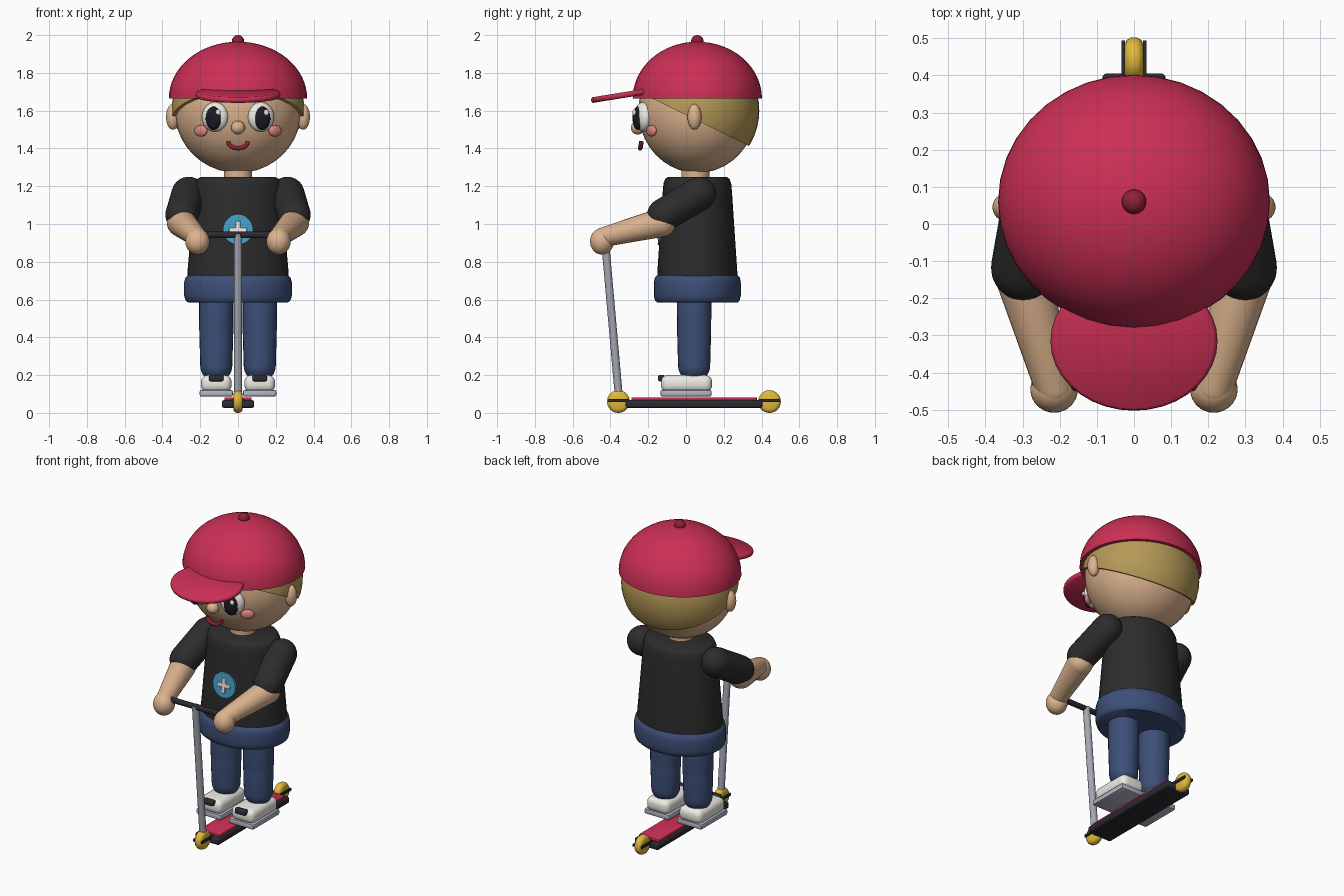
import bpy, bmesh
from math import sin, cos, pi, radians
from mathutils import Vector, Matrix

if "Cube" in bpy.data.objects:
    bpy.data.objects.remove(bpy.data.objects["Cube"])


def mat(name, hexcol):
    m = bpy.data.materials.new(name)
    c = [int(hexcol[i:i + 2], 16) / 255 for i in (0, 2, 4)]
    m.diffuse_color = [((v + .055) / 1.055) ** 2.4 for v in c] + [1]
    m.use_nodes = True
    m.node_tree.nodes["Principled BSDF"].inputs["Base Color"].default_value = m.diffuse_color
    return m


SKIN, HAIR = mat("skin", "DDB48E"), mat("hair", "B59A58")
RED, DKRED = mat("red", "CB2F55"), mat("dark_red", "8E2038")
BLACK, DENIM = mat("black", "2C2C2D"), mat("denim", "3D4F78")
WHITE, SOLE = mat("white", "EDEBE4"), mat("sole", "B4B4C6")
YELLOW, BLUE = mat("yellow", "E2B93B"), mat("blue", "429FCC")
PUPIL, CHEEK = mat("pupil", "1A1A22"), mat("cheek", "DB857A")
METAL, DECK = mat("metal", "A4A8B2"), mat("deck", "2A2A30")


def finish(name, bm, m, matrix=Matrix()):
    bmesh.ops.transform(bm, matrix=matrix, verts=bm.verts)
    bmesh.ops.recalc_face_normals(bm, faces=bm.faces)
    me = bpy.data.meshes.new(name)
    bm.to_mesh(me)
    bm.free()
    me.materials.append(m)
    ob = bpy.data.objects.new(name, me)
    bpy.context.collection.objects.link(ob)
    bpy.ops.object.select_all(action='DESELECT')
    ob.select_set(True)
    bpy.context.view_layer.objects.active = ob
    bpy.ops.object.shade_smooth_by_angle(angle=radians(40))
    return ob


def place(loc, scale=(1, 1, 1), rot=None):
    return Matrix.Translation(loc) @ (rot or Matrix()) @ Matrix.Diagonal((*scale, 1))


def ball(name, loc, rad, m, rot=None):
    bm = bmesh.new()
    bmesh.ops.create_uvsphere(bm, u_segments=32, v_segments=20, radius=1)
    return finish(name, bm, m, place(loc, rad, rot))


def lathe(name, profile, m, matrix, seg=36):
    """Spin (radius, height) points round z."""
    bm = bmesh.new()
    vs = [bm.verts.new((r, 0, z)) for r, z in profile]
    es = [bm.edges.new(p) for p in zip(vs, vs[1:])]
    bmesh.ops.spin(bm, geom=vs + es, cent=(0, 0, 0), axis=(0, 0, 1), angle=2 * pi, steps=seg)
    bmesh.ops.remove_doubles(bm, verts=bm.verts, dist=1e-5)
    return finish(name, bm, m, matrix)


def along(a, b):
    return place(a, rot=(Vector(b) - Vector(a)).to_track_quat('Z', 'Y').to_matrix().to_4x4())


def capsule(name, a, b, r1, r2, m):
    L, n = (Vector(b) - Vector(a)).length, 8
    prof = [(r1 * sin(i * pi / 2 / n), -r1 * cos(i * pi / 2 / n)) for i in range(n + 1)]
    prof += [(r2 * cos(i * pi / 2 / n), L + r2 * sin(i * pi / 2 / n)) for i in range(n + 1)]
    return lathe(name, prof, m, along(a, b), 24)


def rod(name, a, b, r, m):
    L = (Vector(b) - Vector(a)).length
    return lathe(name, [(0, 0), (r, 0), (r, L), (0, L)], m, along(a, b), 24)


def box(name, loc, size, m, bevel=0, seg=4, rot=None):
    bm = bmesh.new()
    bmesh.ops.create_cube(bm, size=1, matrix=Matrix.Diagonal((*size, 1)))
    if bevel:
        bmesh.ops.bevel(bm, geom=bm.edges[:], offset=bevel, segments=seg, profile=.5, affect='EDGES')
    return finish(name, bm, m, place(loc, rot=rot))


CY = .06  # body axis

# head and neck
ball("head", (0, CY, 1.6), (.335, .312, .33), SKIN)
rod("neck", (0, .05, 1.2), (0, .05, 1.34), .075, SKIN)

# hair: larger shell cut by a slanted plane
bm = bmesh.new()
bmesh.ops.create_uvsphere(bm, u_segments=40, v_segments=24, radius=1,
                          matrix=place((0, CY, 1.6), (.352, .328, .34)))
cut = bmesh.ops.bisect_plane(bm, geom=bm.verts[:] + bm.edges[:] + bm.faces[:],
                             plane_co=(0, -.17, 1.66), plane_no=(0, .25, .51), clear_inner=True)
bmesh.ops.edgeloop_fill(bm, edges=[e for e in cut['geom_cut'] if isinstance(e, bmesh.types.BMEdge)])
finish("hair", bm, HAIR)

# cap, button and brim
dome = [(0, 0)] + [(cos(i * pi / 32), sin(i * pi / 32)) for i in range(16)] + [(0, 1)]
lathe("cap", dome, RED, place((0, CY, 1.665), (.366, .342, .3)))
ball("cap_button", (0, CY, 1.968), (.033, .033, .032), DKRED)
brim = [(0, -.015), (.95, -.015), (.985, -.01), (1, 0), (.985, .01), (.95, .015), (0, .015)]
lathe("cap_brim", brim, RED, place((0, -.315, 1.685), (.225, .19, 1), Matrix.Rotation(.16, 4, 'X')))

# face
ball("nose", (0, -.255, 1.51), (.037, .037, .036), SKIN)
smile = [(.052 * cos(t), -.236 - .006 * sin(t), 1.437 - .036 * sin(t))
         for t in [i * pi / 10 for i in range(11)]]
cu = bpy.data.curves.new("mouth", 'CURVE')
cu.dimensions, cu.bevel_depth, cu.bevel_resolution, cu.use_fill_caps = '3D', .012, 3, True
sp = cu.splines.new('POLY')
sp.points.add(len(smile) - 1)
for p, c in zip(sp.points, smile):
    p.co = (*c, 1)
cu.materials.append(DKRED)
bpy.context.collection.objects.link(bpy.data.objects.new("mouth", cu))

# torso, hips
lathe("shirt", [(0, .7), (1, .7), (1, .74), (.865, 1.17), (.845, 1.215), (.8, 1.24), (.72, 1.25), (0, 1.25)],
      BLACK, place((0, CY, 0), (.268, .212, 1)))
lathe("hips", [(0, .585), (.93, .585), (.975, .595), (1, .62), (1, .69), (.98, .715), (.93, .728), (0, .73)],
      DENIM, place((0, CY, 0), (.285, .23, 1)))

# shirt badge with a plus
tilt = Matrix.Rotation(-.08, 4, 'X')
rod("badge", (0, -.11, .967), (0, -.143, .97), .08, BLUE)
box("badge_bar_across", (0, -.143, .969), (.095, .014, .026), WHITE, .003, 1, tilt)
box("badge_bar_up", (0, -.143, .969), (.026, .0145, .095), WHITE, .003, 1, tilt)

# paired parts
for s, side in ((-1, "right"), (1, "left")):
    # face pairs
    ball(f"ear_{side}", (s * .345, .045, 1.567), (.036, .037, .068), SKIN)
    turn = Matrix.Rotation(s * .35, 4, 'Z')
    ball(f"eye_{side}", (s * .122, -.228, 1.567), (.072, .042, .078), WHITE, turn)
    ball(f"pupil_{side}", (s * .13, -.256, 1.56), (.043, .024, .062), PUPIL, turn)
    ball(f"eye_glint_{side}", (s * .128 + .022, -.274, 1.59), (.014, .01, .016), WHITE)
    ball(f"cheek_{side}", (s * .197, -.183, 1.493), (.04, .018, .03), CHEEK, Matrix.Rotation(s * .6, 4, 'Z'))
    # arms
    elbow, hand = (s * .297, -.118, 1.048), (s * .215, -.44, .93)
    capsule(f"sleeve_{side}", (s * .262, .07, 1.16), elbow, .09, .088, BLACK)
    capsule(f"forearm_{side}", (s * .3, -.13, 1.008), hand, .077, .052, SKIN)
    ball(f"hand_{side}", (s * .215, -.445, .908), (.064, .063, .07), SKIN)
    # legs
    x = s * .115
    capsule(f"thigh_{side}", (x, .043, .64), (x, .043, .42), .092, .09, DENIM)
    capsule(f"shin_{side}", (x, .043, .43), (x, .043, .25), .09, .085, DENIM)
    # shoes
    box(f"shoe_{side}", (x, .003, .155), (.162, .27, .09), WHITE, .035)
    box(f"shoe_sole_{side}", (x, 0, .104), (.176, .27, .034), SOLE, .008, 2)
    box(f"shoe_toe_strap_{side}", (x, -.13, .184), (.078, .036, .034), BLACK, .01, 3)

# scooter deck
box("deck", (0, .043, .047), (.17, .725, .042), DECK, .012, 3)
box("deck_grip", (0, .043, .073), (.145, .665, .018), RED, .004, 2)

# wheels with side brackets
tyre = [(0, -.025), (.04, -.025), (.053, -.02), (.06, -.008), (.06, .008), (.053, .02), (.04, .025), (0, .025)]
for y, end in ((-.358, "front"), (.442, "rear")):
    lathe(f"wheel_{end}", tyre, YELLOW, place((0, y, .06), rot=Matrix.Rotation(pi / 2, 4, 'Y')))
    for s, side in ((-1, "right"), (1, "left")):
        box(f"wheel_bracket_{end}_{side}", (s * .029, y, .066), (.009, .105, .016), DECK)

# steering post and handlebar
rod("steering_post", (0, -.355, .08), (0, -.432, .95), .021, METAL)
rod("handlebar", (-.22, -.432, .942), (.22, -.432, .942), .017, DECK)
